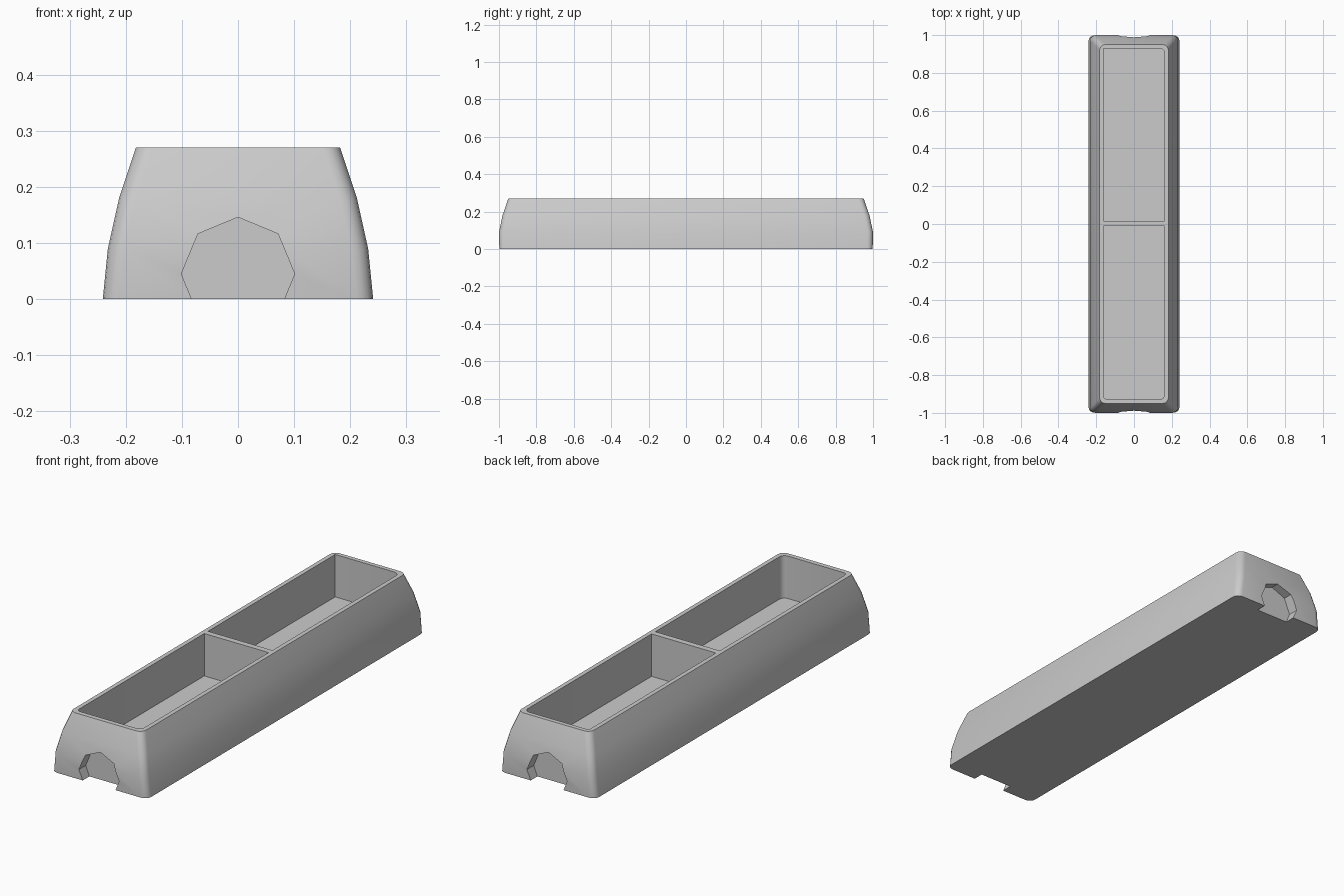
import bpy, bmesh
from math import cos, sin, pi

cube = bpy.data.objects.get("Cube")
if cube:
    bpy.data.objects.remove(cube, do_unlink=True)

grey = bpy.data.materials.new("light_grey")
grey.use_nodes = True
grey.diffuse_color = (0.6, 0.6, 0.6, 1)
grey.node_tree.nodes["Principled BSDF"].inputs["Base Color"].default_value = (0.6, 0.6, 0.6, 1)


def rounded_rect(x0, x1, y0, y1, radii, z, steps=4):
    """Counter-clockwise outline; radii start at the back +x corner."""
    corners = [(x1, y1, -1, -1), (x0, y1, 1, -1), (x0, y0, 1, 1), (x1, y0, -1, 1)]
    points = []
    for i, ((x, y, sx, sy), r) in enumerate(zip(corners, radii)):
        if r == 0:
            points.append((x, y, z))
            continue
        for k in range(steps + 1):
            a = (i + k / steps) * pi / 2
            points.append((x + sx * r + r * cos(a), y + sy * r + r * sin(a), z))
    return points


def loft(name, outlines):
    """Closed solid through outlines with equal point counts."""
    bm = bmesh.new()
    rings = [[bm.verts.new(p) for p in o] for o in outlines]
    bm.faces.new(rings[0][::-1])
    bm.faces.new(rings[-1])
    n = len(rings[0])
    for low, high in zip(rings, rings[1:]):
        for i in range(n):
            j = (i + 1) % n
            bm.faces.new((low[i], low[j], high[j], high[i]))
    bmesh.ops.recalc_face_normals(bm, faces=bm.faces)
    mesh = bpy.data.meshes.new(name)
    bm.to_mesh(mesh)
    bm.free()
    mesh.materials.append(grey)
    obj = bpy.data.objects.new(name, mesh)
    bpy.context.collection.objects.link(obj)
    return obj


# Tapered outer body: height, half width, half length
sections = [(0, 0.241, 0.998), (0.09, 0.232, 1.0), (0.18, 0.212, 0.981), (0.27, 0.182, 0.95)]
body = loft("tray_body", [rounded_rect(-w, w, -l, l, [0.03] * 4, z) for z, w, l in sections])

# Two open compartments, leaving a thin divider
cutters = []
for name, y0, y1, radii in (("back_pocket", 0.016, 0.93, (0.025, 0, 0, 0)),
                            ("front_pocket", -0.928, -0.011, (0, 0, 0.02, 0.025))):
    cutters.append(loft(name, [rounded_rect(-0.162, 0.162, y0, y1, radii, z) for z in (0.077, 0.4)]))

# Octagonal notch in each end
for name, ya, yb in (("front_notch", -1.1, -0.95), ("back_notch", 0.95, 1.1)):
    outlines = [[(0.101 * sin(i * pi / 4), y, 0.045 + 0.101 * cos(i * pi / 4))
                 for i in range(8)] for y in (ya, yb)]
    cutters.append(loft(name, outlines))

bpy.ops.object.select_all(action='DESELECT')
bpy.context.view_layer.objects.active = body
body.select_set(True)
for cutter in cutters:
    cutter.hide_render = True
    mod = body.modifiers.new(cutter.name, 'BOOLEAN')
    mod.operation = 'DIFFERENCE'
    mod.solver = 'EXACT'
    mod.object = cutter
    bpy.ops.object.modifier_apply(modifier=mod.name)
    bpy.data.objects.remove(cutter, do_unlink=True)

bpy.ops.object.shade_smooth_by_angle(angle=pi / 6)
